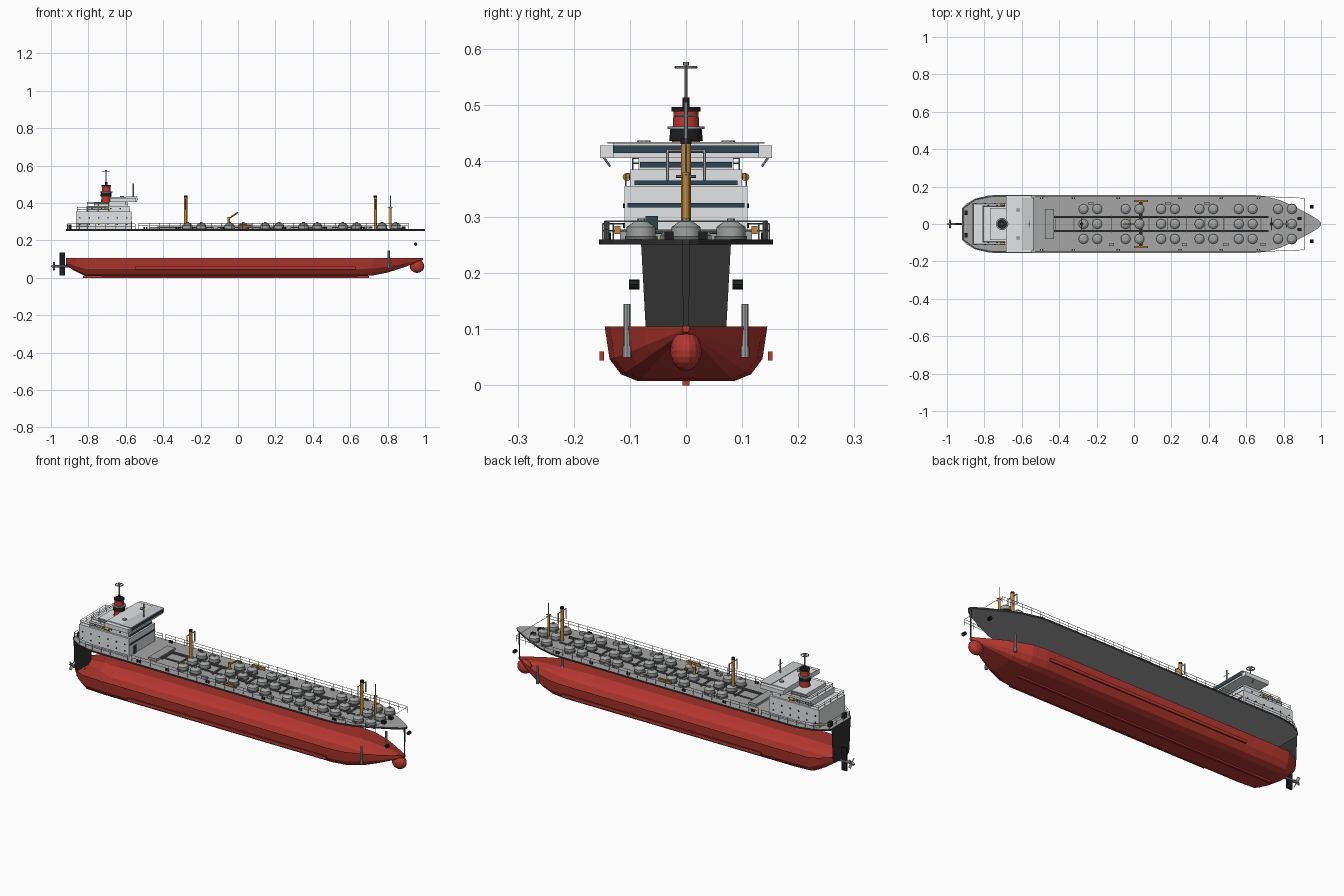
import bpy, bmesh, math
from mathutils import Vector, Matrix

cube = bpy.data.objects.get("Cube")
if cube:
    bpy.data.objects.remove(cube, do_unlink=True)


def material(name, r, g, b):
    m = bpy.data.materials.new(name)
    m.use_nodes = True
    m.diffuse_color = (r, g, b, 1)
    m.node_tree.nodes["Principled BSDF"].inputs["Base Color"].default_value = (r, g, b, 1)
    return m


RED = material("hull red", .47, .04, .03)
DARK = material("dark hull grey", .032, .032, .032)
BLACK = material("black", .012, .012, .014)
DECK = material("deck grey", .38, .38, .38)
WHITE = material("house white", .76, .78, .79)
PALE = material("roof pale grey", .6, .61, .62)
STEEL = material("steel grey", .36, .37, .37)
PIPE = material("pipe grey", .15, .15, .155)
ORANGE = material("mast ochre", .52, .25, .05)
GLASS = material("window blue", .03, .06, .09)


def finish(name, bm, *mats, smooth=False):
    bmesh.ops.recalc_face_normals(bm, faces=bm.faces)
    me = bpy.data.meshes.new(name)
    bm.to_mesh(me)
    bm.free()
    ob = bpy.data.objects.new(name, me)
    bpy.context.collection.objects.link(ob)
    for m in mats:
        me.materials.append(m)
    if smooth:
        bpy.context.view_layer.objects.active = ob
        ob.select_set(True)
        bpy.ops.object.shade_smooth_by_angle(angle=math.radians(35))
        ob.select_set(False)
    return ob


def box(bm, x0, x1, y0, y1, z0, z1):
    mid = Vector((x0 + x1, y0 + y1, z0 + z1)) / 2
    bmesh.ops.create_cube(bm, size=1, matrix=Matrix.Translation(mid)
                          @ Matrix.Diagonal((x1 - x0, y1 - y0, z1 - z0, 1)))


def rod(bm, a, b, r, r2=None, n=6):
    a, b = Vector(a), Vector(b)
    rot = (b - a).to_track_quat('Z', 'Y').to_matrix().to_4x4()
    bmesh.ops.create_cone(bm, cap_ends=True, segments=n, radius1=r, radius2=r if r2 is None else r2,
                          depth=(b - a).length, matrix=Matrix.Translation((a + b) / 2) @ rot)


def boxes(name, mat, *dims):
    bm = bmesh.new()
    for d in dims:
        box(bm, *d)
    return finish(name, bm, mat)


def rods(name, mat, *items, n=12):
    bm = bmesh.new()
    for it in items:
        rod(bm, *it, n=n)
    return finish(name, bm, mat, smooth=n > 8)


def rail(bm, path, z, h, step=.055, r=.0013):
    """Posts and two bars along a plan path."""
    for (xa, ya), (xb, yb) in zip(path, path[1:]):
        for k in (.55, 1):
            rod(bm, (xa, ya, z + h * k), (xb, yb, z + h * k), r, n=4)
        count = max(1, round(math.hypot(xb - xa, yb - ya) / step))
        for i in range(count + 1):
            t = i / count
            x, y = xa + (xb - xa) * t, ya + (yb - ya) * t
            rod(bm, (x, y, z), (x, y, z + h), r, n=4)


# Lower hull: open-topped shell lofted through stations (x, half width, keel height)
TOP = .105


def section(w, zb):
    h = TOP - zb
    half = [(w, TOP), (w * .94, zb + h * .4), (w * .8, zb + h * .12), (w * .6, zb)]
    return half + [(-y, z) for y, z in reversed(half)]


stations = [(-.92, .072, .065), (-.87, .12, .035), (-.82, .14, .01), (-.72, .145, .008), (.64, .145, .008),
            (.72, .136, .012), (.8, .108, .028), (.87, .075, .05), (.94, .035, .075), (.99, .006, .095)]
bm = bmesh.new()
rings = [[bm.verts.new((x, y, z)) for y, z in section(w, zb)] for x, w, zb in stations]
for a, b in zip(rings, rings[1:]):
    for i in range(7):
        bm.faces.new((a[i], b[i], b[i + 1], a[i + 1]))
bm.faces.new(rings[-1])
finish("lower_hull", bm, RED)

# Bulbous bow, keel, bilge keels
bm = bmesh.new()
bmesh.ops.create_uvsphere(bm, u_segments=14, v_segments=10, radius=1,
                          matrix=Matrix.Translation((.957, 0, .062)) @ Matrix.Diagonal((.04, .028, .036, 1)))
finish("bulbous_bow", bm, RED)
boxes("keel", RED, (-.83, .7, -.006, .006, 0, .009))
boxes("bilge_keels", RED, *[(-.55, .63, s * .15 - .004, s * .15 + .004, .044, .06) for s in (-1, 1)])

# Stern plate closing the shell up to the deck, and the narrow stem plate
stern = [(.08, .252)] + section(.072, .065) + [(-.08, .252)]
stem = [(.007, .252), (.005, .095), (-.005, .095), (-.007, .252)]
for name, x, plate in (("transom", -.92, stern), ("stem", .988, stem)):
    bm = bmesh.new()
    bm.faces.new([bm.verts.new((x, y, z)) for y, z in plate])
    finish(name, bm, DARK)

# Deck slab, grey with a dark edge
side = [(-.92, .085), (-.9, .105), (-.85, .135), (-.78, .152), (-.74, .155), (.64, .155), (.7, .149),
        (.78, .128), (.86, .092), (.94, .05), (.985, .022), (1, .006)]
outline = side + [(x, -y) for x, y in reversed(side)]
bm = bmesh.new()
base = bm.faces.new([bm.verts.new((x, y, .251)) for x, y in outline])
ext = bmesh.ops.extrude_face_region(bm, geom=[base])["geom"]
bmesh.ops.translate(bm, verts=[v for v in ext if isinstance(v, bmesh.types.BMVert)], vec=(0, 0, .009))
for f in bm.faces:
    f.normal_update()
    f.material_index = 0 if abs(f.normal.z) > .5 else 1
finish("main_deck", bm, DECK, DARK)
D = .26

# Rudder and propeller
boxes("rudder", BLACK, (-.955, -.925, -.005, .005, .012, .135))
bm = bmesh.new()
rod(bm, (-.99, 0, .062), (-.91, 0, .062), .007, n=10)
rod(bm, (-1, 0, .062), (-.985, 0, .062), .003, .009, n=10)
for i in range(4):
    a = math.radians(45 + 90 * i)
    m = Matrix.Translation((-.983, 0, .062)) @ Matrix.Rotation(a, 4, 'X') @ Matrix.Translation((0, 0, .014)) \
        @ Matrix.Rotation(.6, 4, 'Z') @ Matrix.Diagonal((.004, .014, .024, 1))
    bmesh.ops.create_cube(bm, size=1, matrix=m)
finish("propeller", bm, STEEL)

# Bow side pipes and anchors
bm = bmesh.new()
for s in (-1, 1):
    rod(bm, (.806, s * .105, .05), (.806, s * .105, .145), .006, n=8)
    rod(bm, (.806, s * .105, .05), (.806, s * .105, .07), .008, n=8)
finish("bow_side_pipes", bm, STEEL)
rods("anchors", BLACK, *[((.95, s * .083, .18), (.95, s * .102, .18), .009) for s in (-1, 1)], n=8)

# Accommodation block in stepped tiers, with the wide bridge
boxes("house_tiers", WHITE, (-.865, -.57, -.11, .11, D, .355), (-.81, -.58, -.1, .1, .355, .385),
      (-.77, -.59, -.085, .085, .385, .405))
boxes("bridge", WHITE, (-.685, -.54, -.13, .13, .405, .431),
      *[(-.685, -.545, min(s * .13, s * .153), max(s * .13, s * .153), .405, .427) for s in (-1, 1)])
boxes("bridge_roof", PALE, (-.6, -.537, -.14, .14, .431, .434))
boxes("window_bands", GLASS, (-.572, -.567, -.104, .104, .317, .325), (-.582, -.577, -.092, .092, .357, .365),
      (-.592, -.587, -.082, .082, .388, .398), (-.542, -.537, -.13, .13, .414, .427))
boxes("house_door", GLASS, (-.572, -.566, -.072, -.05, D, .302))
bm = bmesh.new()
for s in (-1, 1):
    for x in [-.845 + .05 * i for i in range(6)]:
        for z in (.285, .32):
            rod(bm, (x, s * .109, z), (x, s * .112, z), .0042, n=8)
    for x in (-.78, -.73, -.68, -.63):
        rod(bm, (x, s * .099, .37), (x, s * .102, .37), .004, n=8)
finish("portholes", bm, BLACK)
rods("wing_braces", STEEL, *[((-.6, s * .135, .39), (-.6, s * .148, .408), .002) for s in (-1, 1)], n=6)
rods("lifeboats", ORANGE, *[((-.715, s * .106, .371), (-.69, s * .106, .371), .007) for s in (-1, 1)])
bm = bmesh.new()
rail(bm, [(-.69, -.107), (-.86, -.107), (-.86, .107), (-.69, .107)], .355, .022)
rail(bm, [(-.69, -.095), (-.805, -.095), (-.805, .095), (-.69, .095)], .385, .02)
finish("house_rails", bm, STEEL)

# Funnel with bands, collar and a wheel-shaped aerial on a mast
F = -.705
rods("funnel", RED, ((F, 0, .405), (F, 0, .49), .027, .022), n=16)
rods("funnel_bands", BLACK, ((F, 0, .435), (F, 0, .457), .03, .028), ((F, 0, .488), (F, 0, .496), .026),
     ((F, 0, .496), (F, 0, .513), .006), n=16)
rods("funnel_collar", STEEL, ((F, 0, .457), (F, 0, .461), .033), n=16)
bm = bmesh.new()
rod(bm, (F, 0, .49), (F, 0, .572), .003, n=8)
rod(bm, (F, 0, .57), (F, 0, .576), .005, n=8)
rim = [(F + .019 * math.cos(i * math.pi / 6), .019 * math.sin(i * math.pi / 6), .567) for i in range(12)]
for i, p in enumerate(rim):
    rod(bm, p, rim[i - 1], .0022)
    if i % 3 == 0:
        rod(bm, (F, 0, .567), p, .0018)
rod(bm, (-.56, 0, .43), (-.56, 0, .505), .0032)
rod(bm, (-.56, -.02, .48), (-.56, .02, .48), .0015)
for y in (-.075, .075):
    rod(bm, (-.62, y, .43), (-.62, y, .436), .012, n=10)
finish("radar_masts", bm, STEEL)

# Tank domes in three rows of paired domes, on dark flanges
domes, flanges = bmesh.new(), bmesh.new()
for x0 in (-.27, -.045, .145, .35, .56, .77):
    for x in (x0, x0 + .074):
        for y in (-.08, 0, .08):
            rod(flanges, (x, y, D), (x, y, .266), .029, n=16)
            rod(domes, (x, y, .266), (x, y, .282), .026, n=16)
            rod(domes, (x, y, .282), (x, y, .291), .026, .013, n=16)
            rod(domes, (x, y, .291), (x, y, .297), .007, n=8)
finish("tank_domes", domes, STEEL, smooth=True)
finish("dome_flanges", flanges, PIPE, smooth=True)

# Pipes, catwalks and deck fittings
bm = bmesh.new()
for s in (-1, 1):
    rod(bm, (-.43, s * .04, .27), (.72, s * .04, .27), .004, n=8)
    rod(bm, (-.43, s * .033, .266), (.72, s * .033, .266), .0025)
for i in range(12):
    x = -.42 + i * .1
    box(bm, x - .003, x + .003, -.045, .045, D, .268)
for x in (.03, .042):
    rod(bm, (x, -.125, .274), (x, .125, .274), .004, n=8)
finish("deck_pipes", bm, PIPE)
boxes("pump_platform", STEEL, (-.475, -.428, -.08, .08, D, .272))
bm = bmesh.new()
for x, s in ((-.23, 1), (.18, 1), (.39, 1), (-.12, -1), (.27, -1), (.49, -1), (.69, -1)):
    box(bm, x - .014, x + .014, s * .11 - .008, s * .11 + .008, D, .274)
finish("deck_lockers", bm, STEEL)
bm = bmesh.new()
for s in (-1, 1):
    for x in (-.5, -.33, -.09, .24, .46, .66):
        for dx in (0, .012):
            rod(bm, (x + dx, s * .138, D), (x + dx, s * .138, .272), .004, n=8)
    box(bm, -.905, -.89, s * .06 - .012, s * .06 + .012, D, .285)
    box(bm, .875, .895, s * .03 - .008, s * .03 + .008, D, .274)
finish("bollards", bm, BLACK)
boxes("manifold_ends", ORANGE, *[(0, .075, s * .122 - .005, s * .122 + .005, .27, .284) for s in (-1, 1)])

# Ochre masts, crane boom and cargo gear
rods("masts", ORANGE, ((-.28, 0, D), (-.28, 0, .432), .009), ((.735, 0, D), (.735, 0, .432), .009),
     ((.815, 0, D), (.815, 0, .38), .006), ((-.05, 0, D), (-.05, 0, .325), .007),
     ((-.055, 0, .312), (0, 0, .35), .004))
rods("mast_caps", BLACK, *[((x, 0, .43), (x, 0, .44), .0095) for x in (-.28, .735)])
bm = bmesh.new()
for x in (-.28, .735):
    for s in (-1, 1):
        rod(bm, (x, s * .033, .365), (x, s * .033, .42), .003)
    rod(bm, (x, -.033, .418), (x, .033, .418), .0025)
    rod(bm, (x, -.018, .372), (x, .018, .372), .0025)
rod(bm, (.815, 0, .38), (.815, 0, .44), .0022)
rod(bm, (.815, -.018, .372), (.815, .018, .372), .002)
rod(bm, (.8, 0, .375), (.83, 0, .375), .002)
finish("mast_gear", bm, STEEL)

# Deck railings, joined by one bar across the bow
bm = bmesh.new()
for s in (-1, 1):
    rail(bm, [(-.53, s * .145), (.74, s * .145), (.91, s * .138)], D, .032)
    rail(bm, [(-.55, s * .148), (-.76, s * .148), (-.85, s * .13), (-.91, s * .085)], D, .028)
rod(bm, (.91, -.138, D + .032), (.91, .138, D + .032), .0013, n=4)
rail(bm, [(-.912, -.085), (-.912, .085)], D, .028)
finish("deck_rails", bm, STEEL)
